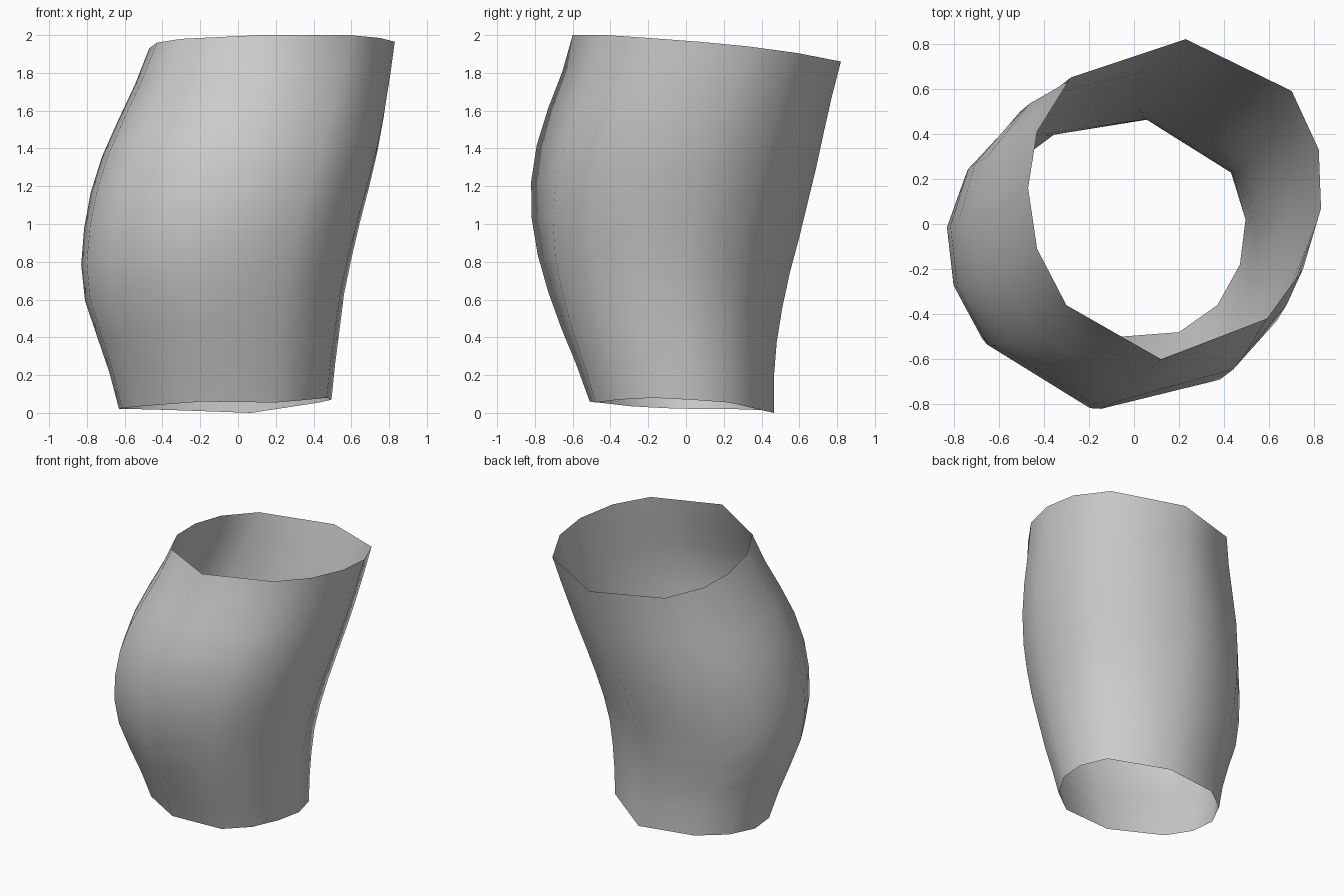
import bpy, bmesh

if "Cube" in bpy.data.objects:
    bpy.data.objects.remove(bpy.data.objects["Cube"])

# Slanted rims, matching points (x, y, z), counter-clockwise from the back
BOTTOM = [(.07, .465, 0), (-.35, .40, .015), (-.54, .26, .02), (-.63, .08, .02),
          (-.615, -.11, .025), (-.52, -.29, .035), (-.19, -.51, .06), (.20, -.48, .055),
          (.37, -.36, .07), (.47, -.18, .08), (.495, .02, .07), (.43, .23, .055)]
TOP = [(.23, .82, 1.86), (-.28, .65, 1.88), (-.43, .41, 1.905), (-.47, .16, 1.93),
       (-.43, -.11, 1.96), (-.30, -.36, 1.98), (.12, -.60, 2.0), (.59, -.42, 2.0),
       (.75, -.20, 1.985), (.83, .07, 1.965), (.82, .33, 1.94), (.70, .59, 1.905)]

# Silhouette extents at evenly spaced levels, bottom to top
X_MIN = [-.63, -.68, -.745, -.81, -.83, -.815, -.78, -.72, -.635, -.545, -.47]
X_MAX = [.495, .515, .54, .565, .605, .65, .70, .745, .78, .807, .83]
Y_MIN = [-.51, -.58, -.66, -.73, -.785, -.817, -.82, -.79, -.73, -.655, -.60]
Y_MAX = [.465, .465, .48, .51, .55, .60, .645, .69, .73, .772, .82]


def blend(a, b, t, axis, lo, hi):
    """Blend the rims' relative positions, then fit them to a level's extents."""
    def rel(p, i):
        return (p[axis] - lo[i]) / (hi[i] - lo[i])
    def at(i, level):
        return lo[level] + i * (hi[level] - lo[level])
    return at(rel(a, 0) * (1 - t) + rel(b, -1) * t, round(t * (len(lo) - 1)))


# Open bulging sleeve, lofted from rim to rim
bm = bmesh.new()
levels, sides = len(X_MIN), len(BOTTOM)
rings = []
for k in range(levels):
    t = k / (levels - 1)
    rings.append([bm.verts.new((blend(a, b, t, 0, X_MIN, X_MAX),
                                blend(a, b, t, 1, Y_MIN, Y_MAX),
                                a[2] * (1 - t) + b[2] * t))
                  for a, b in zip(BOTTOM, TOP)])
for low, high in zip(rings, rings[1:]):
    for i in range(sides):
        j = (i + 1) % sides
        bm.faces.new((low[i], low[j], high[j], high[i])).smooth = True

mesh = bpy.data.meshes.new("sleeve")
bm.to_mesh(mesh)
bm.free()
bpy.context.collection.objects.link(bpy.data.objects.new("sleeve", mesh))
